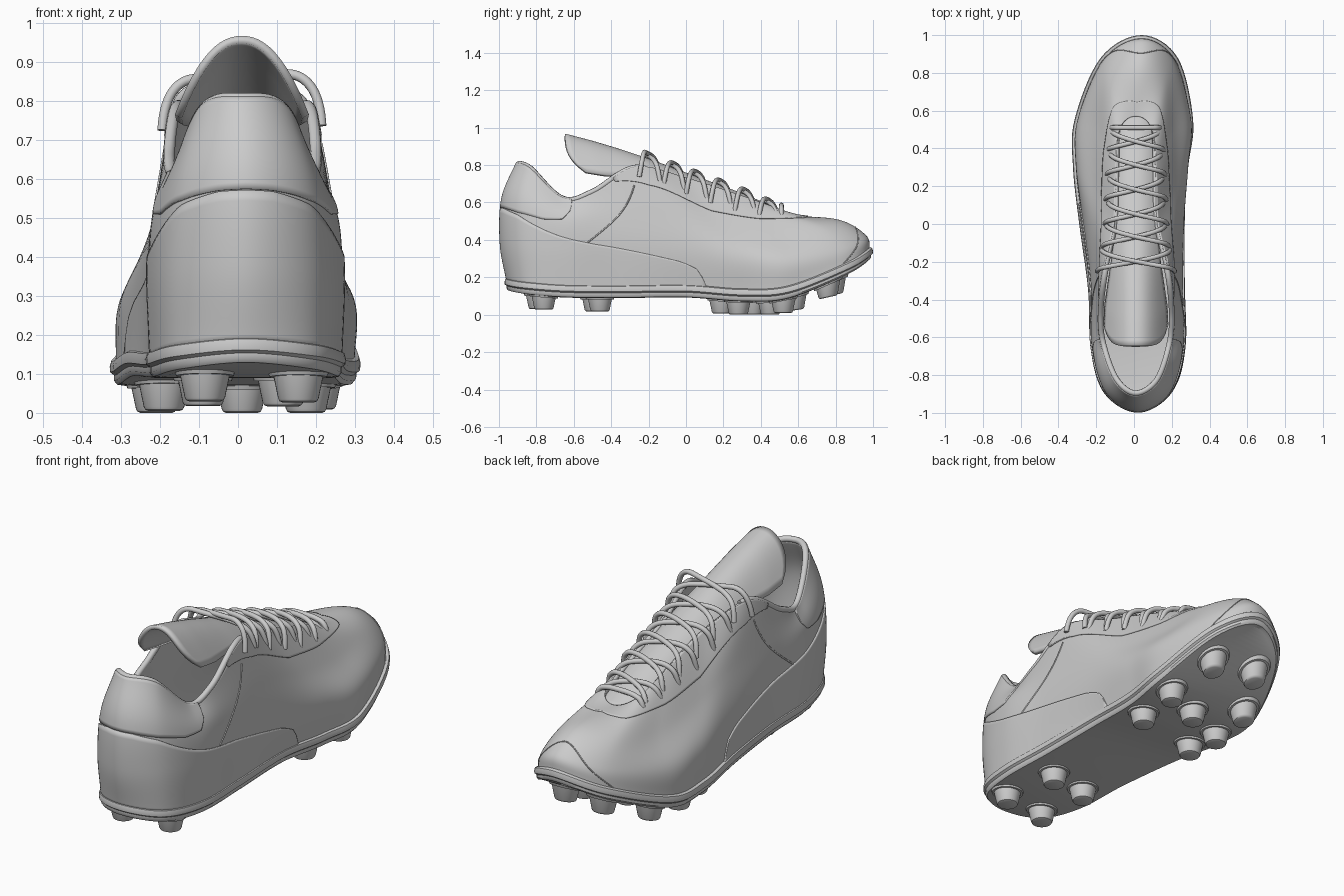
import bpy, bmesh, math
from mathutils import Vector

if "Cube" in bpy.data.objects:
    bpy.data.objects.remove(bpy.data.objects["Cube"])

# Rings of the shoe from sole edge up to the opening: (y, z, x left, x right), heel to toe
SOLE = [(-.955, .18, .02, .02), (-.87, .163, -.15, .195), (-.65, .145, -.215, .258), (-.35, .142, -.228, .255),
        (0, .145, -.275, .25), (.3, .124, -.308, .272), (.55, .14, -.3, .298), (.87, .268, -.165, .22), (.985, .345, .04, .04)]
LOW = [(-.99, .38, .02, .02), (-.89, .38, -.155, .195), (-.65, .36, -.225, .265), (-.35, .36, -.228, .26),
       (0, .34, -.26, .265), (.3, .30, -.298, .285), (.55, .29, -.287, .295), (.86, .365, -.15, .2), (.962, .425, .04, .04)]
HIGH = [(-.982, .62, .02, .02), (-.89, .60, -.135, .175), (-.66, .52, -.212, .25), (-.42, .52, -.215, .245),
        (-.1, .55, -.205, .235), (.2, .47, -.205, .22), (.48, .43, -.195, .21), (.74, .468, -.13, .16), (.82, .507, .03, .03)]
RIM = [(-.905, .81, .01, .01), (-.835, .785, -.095, .125), (-.66, .625, -.165, .19), (-.5, .66, -.187, .21),
       (-.27, .79, -.165, .19), (0, .73, -.105, .125), (.25, .65, -.095, .115), (.5, .56, -.075, .095), (.57, .53, .01, .01)]


def closed(ring):
    right = [Vector((r[3], r[0], r[1])) for r in ring]
    left = [Vector((r[2], r[0], r[1])) for r in ring[-2:0:-1]]
    return right + left


RINGS = [closed(r) for r in (SOLE, LOW, HIGH, RIM)]


def cr(a, b, c, d, f):
    return b + (c - a) * (.5 * f) + (a * 2 - b * 5 + c * 4 - d) * (.5 * f * f) + (b * 3 - a - c * 3 + d) * (.5 * f ** 3)


def surf(u, t):
    """Point on the upper: u runs 0-16 round the shoe from the heel, t runs 0-3 up the side."""
    i = math.floor(u)
    p = [cr(*[r[(i + k) % 16] for k in (-1, 0, 1, 2)], u - i) for r in RINGS]
    p = [p[0] * 2 - p[1]] + p + [p[3] * 2 - p[2]]
    j = max(0, min(2, int(t)))
    return cr(*p[j:j + 4], t - j)


def normal(u, t):
    e = .01
    return (surf(u + e, t) - surf(u - e, t)).cross(surf(u, t + e) - surf(u, t - e)).normalized()


def table(tab, a):
    for (a0, v0), (a1, v1) in zip(tab, tab[1:]):
        if a <= a1:
            return v0 + (v1 - v0) * max(0, (a - a0) / (a1 - a0))
    return tab[-1][1]


def make(name, verts, faces, thick=0, side=-1, angle=40):
    me = bpy.data.meshes.new(name)
    me.from_pydata([tuple(v) for v in verts], [], faces)
    me.validate()
    ob = bpy.data.objects.new(name, me)
    bpy.context.collection.objects.link(ob)
    bpy.ops.object.select_all(action='DESELECT')
    ob.select_set(True)
    bpy.context.view_layer.objects.active = ob
    bpy.ops.object.shade_smooth_by_angle(angle=math.radians(angle))
    if thick:
        m = ob.modifiers.new("thickness", 'SOLIDIFY')
        m.thickness, m.offset = thick, side
    return ob


def grid(nu, nt, wrap=False):
    w = nu if wrap else nu + 1
    return [(j * w + i, j * w + (i + 1) % w, (j + 1) * w + (i + 1) % w, (j + 1) * w + i)
            for j in range(nt) for i in range(nu)]


def tube(name, pts, r, kind='POLY'):
    cu = bpy.data.curves.new(name, 'CURVE')
    cu.dimensions, cu.bevel_depth, cu.bevel_resolution, cu.use_fill_caps = '3D', r, 3, True
    sp = cu.splines.new(kind)
    sp.points.add(len(pts) - 1)
    for q, p in zip(sp.points, pts):
        q.co = (*p, 1)
    if kind == 'NURBS':
        sp.use_endpoint_u, sp.order_u, sp.resolution_u = True, 3, 8
    ob = bpy.data.objects.new(name, cu)
    bpy.context.collection.objects.link(ob)
    return ob


def panel(name, u0, u1, mid, lo, hi, nu=90, nt=16):
    """Thin overlay that follows the upper between two t limits."""
    vs = []
    for j in range(nt + 1):
        for i in range(nu + 1):
            u = u0 + (u1 - u0) * i / nu
            a = abs(u - mid)
            t = table(lo, a) + (table(hi, a) - table(lo, a)) * j / nt
            vs.append(surf(u, t) - normal(u, t) * .004)
    return make(name, vs, grid(nu, nt), .01, 1)


# Upper shell
NU, NT = 160, 30
make("upper", [surf(16 * i / NU, 3 * j / NT) for j in range(NT + 1) for i in range(NU)],
     grid(NU, NT, True), .022, -1, 60)

# Overlay panels: heel counter, heel tab, lace stay
panel("heel_counter", -4.35, 4.35, 0, [(0, 0), (9, 0)],
      [(0, 1.79), (.4, 1.78), (1, 1.68), (2, 1.3), (2.6, 1.08), (3.4, .85), (3.9, .7), (4.15, .55), (4.3, .25), (4.35, .05)])
panel("heel_tab", -2.3, 2.3, 0, [(0, 1.8), (.4, 1.79), (1, 1.74), (1.6, 1.76), (2, 1.93), (2.2, 2.35), (2.3, 2.85)], [(0, 3), (9, 3)])
panel("lace_stay", 3.5, 12.5, 8, [(0, 2.72), (.6, 2.62), (1, 2.52), (2, 2.4), (3, 2.35), (4, 2.6), (4.5, 2.9)],
      [(0, 3), (9, 3)])

# Collar piping and seams
tube("collar_piping", [surf(u / 10, 3) - normal(u / 10, 3) * .01 for u in range(-42, 43)], .015)
for s in (1, -1):
    tube("side_seam", [surf(s * (2.45 + 1.3 * f / 12), 1.15 + 1.5 * f / 12) for f in range(13)], .004)
tube("toe_seam", [surf(8 + d / 20, 1.5 * math.cos(d / 24 * math.pi / 2)) for d in range(-24, 25)], .003)

# Sole: stacked offset rings, closed across from right to left edge
N = 128
layers = [(-.03, .012), (.0, .016), (.011, .01), (.015, -.004), (.014, -.018), (.004, -.026), (.004, -.04), (-.004, -.05), (-.025, -.053)]
vs = []
for off, dz in reversed(layers):
    for i in range(N):
        u = 16 * i / N
        d = surf(u + .02, 0) - surf(u - .02, 0)
        vs.append(surf(u, 0) + Vector((d.y, -d.x, 0)).normalized() * off + Vector((0, 0, dz)))
faces = grid(N, len(layers) - 1, True)
top = (len(layers) - 1) * N
for i in range(N // 2):
    q = list(dict.fromkeys([i, i + 1, (N - i - 1) % N, (N - i) % N]))
    faces += [tuple(reversed(q)), tuple(top + k for k in q)]
make("sole", vs, faces)


# Studs on low round pads that follow the slope of the sole
def underside(y):
    u = min((k / 50 for k in range(401)), key=lambda k: abs(surf(k, 0).y - y))
    return surf(u, 0).z - .053


def lathe(name, x, y, prof, n=32):
    """Profile of (radius, height, slope) turned about a vertical axis."""
    v = [(x + r * math.cos(2 * math.pi * k / n), y + r * math.sin(2 * math.pi * k / n),
          z + sl * r * math.sin(2 * math.pi * k / n)) for r, z, sl in prof for k in range(n)]
    f = grid(n, len(prof) - 1, True) + [tuple(reversed(range(n))), tuple(range(len(v) - n, len(v)))]
    return make(name, v, f, angle=35)


for x, y in [(.115, -.46), (.155, -.76), (-.09, -.49), (-.085, -.79), (.175, .28), (.2, .52), (.01, .45),
             (-.2, .58), (-.21, .36), (-.19, .19), (.14, .76), (-.09, .79)]:
    b = underside(y)
    sl = (underside(y + .06) - underside(y - .06)) / .12
    z = max(0, b - .072)
    lathe("stud", x, y, [(.041, z, sl / 2), (.048, z + .003, sl / 2), (.052, z + .01, sl / 2), (.068, b + .015, sl)]
          if sl > .2 else [(.041, z, 0), (.048, z + .003, 0), (.052, z + .01, 0), (.068, b + .015, 0)])
    lathe("stud_pad", x, y, [(.074, b - .007, sl), (.08, b + .01, sl)])

# Tongue: arched strip, (y, top z, half width, side drop)
TONGUE = [(-.645, .968, .172, .2), (-.5, .93, .168, .18), (-.35, .885, .15, .14), (-.2, .835, .13, .09), (0, .76, .112, .05),
          (.3, .65, .097, .035), (.58, .53, .08, .02)]


def tongue(col, y):
    return table([(r[0], r[col]) for r in TONGUE], y)


vs = []
M, K = 40, 24
for j in range(M + 1):
    y = -.645 + 1.225 * j / M
    for i in range(K + 1):
        s = 2 * i / K - 1
        pull = .11 * s ** 6 * (1 - j / M) ** 4
        vs.append((.01 + s * tongue(2, y), y + pull, tongue(1, y) - tongue(3, y) * abs(s) ** 2.2 - .018 * pull))
make("tongue", vs, grid(K, M), .02, -1, 60)

# Laces: bottom bar plus criss-cross pairs
C = .01
tube("lace_bar", [(C + x, .51, z) for x, z in ((-.13, .51), (-.125, .565), (-.07, .585), (0, .587), (.07, .585), (.125, .565), (.13, .51))],
     .013, 'NURBS')
for y, w in [(.385, .15), (.26, .155), (.13, .16), (0, .165), (-.12, .175), (-.25, .205)]:
    lift = .02 if y < -.2 else 0
    for s in (1, -1):
        path = [(1, 0, -.12), (.98, .012, -.045), (.72, .025, .005 + lift), (.3, .04, .02), (-.2, .06, .018), (-.6, .08, .01),
                (-.85, .1, -.025), (-.88, .11, -.09)]
        tube("lace", [(C + s * w * a, y + dy, tongue(1, y + dy) + dz + s * .006) for a, dy, dz in path], .0125, 'NURBS')
